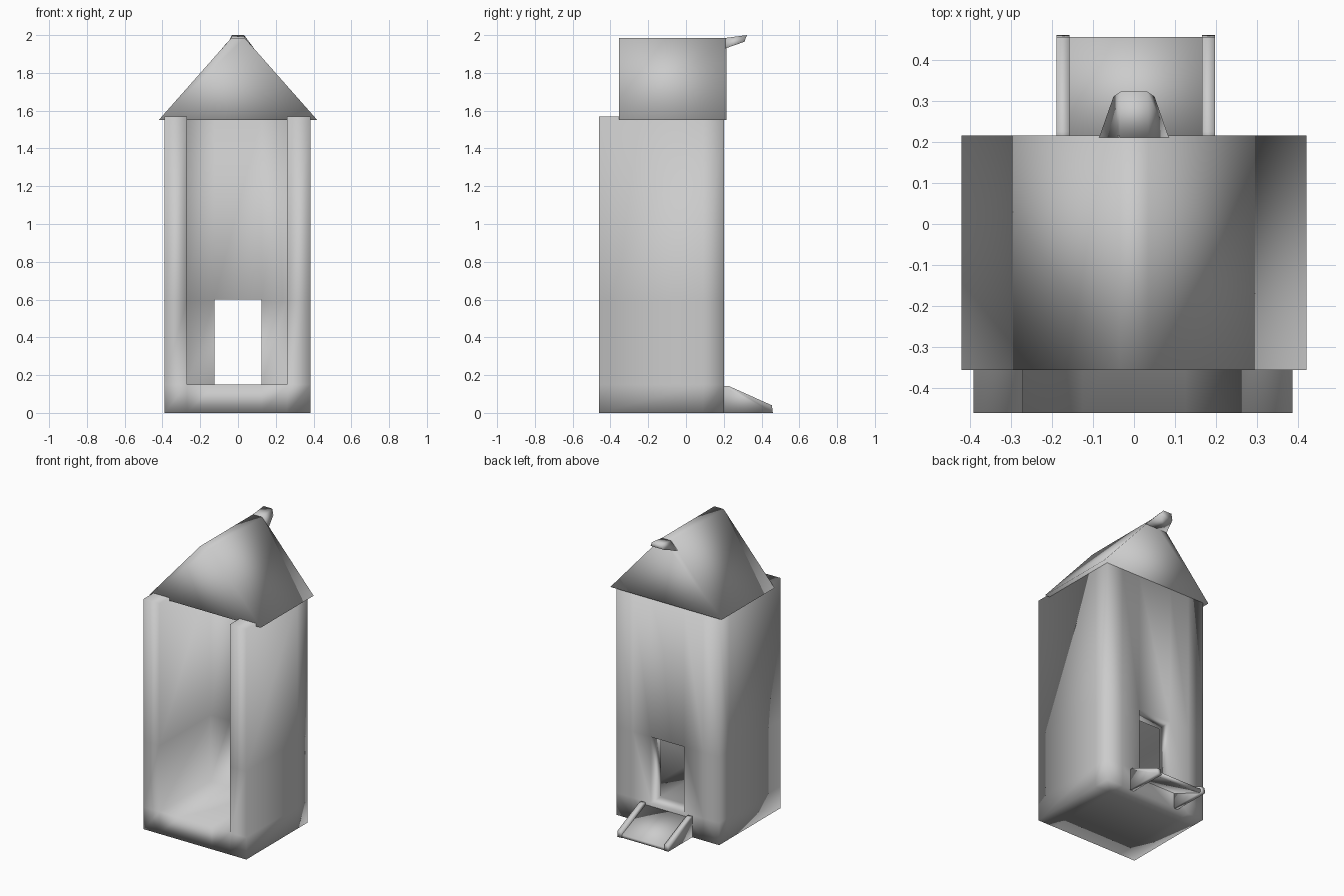
import bpy
import bmesh
from itertools import product

if "Cube" in bpy.data.objects:
    bpy.data.objects.remove(bpy.data.objects["Cube"])


def finish(name, bm):
    """Turn a bmesh into a smooth shaded object."""
    bmesh.ops.remove_doubles(bm, verts=bm.verts, dist=1e-5)
    bmesh.ops.recalc_face_normals(bm, faces=bm.faces)
    for f in bm.faces:
        f.smooth = True
    me = bpy.data.meshes.new(name)
    bm.to_mesh(me)
    bm.free()
    ob = bpy.data.objects.new(name, me)
    bpy.context.collection.objects.link(ob)
    return ob


def loft(name, a, b):
    """Solid between two matching outlines."""
    bm = bmesh.new()
    va, vb = [bm.verts.new(p) for p in a], [bm.verts.new(p) for p in b]
    bm.faces.new(va)
    bm.faces.new(vb)
    n = len(a)
    for i in range(n):
        j = (i + 1) % n
        bm.faces.new((va[i], va[j], vb[j], vb[i]))
    return finish(name, bm)


def cell_shell(name, grid, filled):
    """Outer skin of the filled cells of an uneven 3D grid."""
    bm = bmesh.new()
    size = [len(g) - 1 for g in grid]

    def solid(c):
        return all(0 <= c[k] < size[k] for k in range(3)) and filled(*c)

    for c in product(*map(range, size)):
        if not solid(c):
            continue
        for axis, side in product(range(3), (0, 1)):
            nb = list(c)
            nb[axis] += 1 if side else -1
            if solid(nb):
                continue
            u, v = [k for k in range(3) if k != axis]
            quad = []
            for du, dv in ((0, 0), (1, 0), (1, 1), (0, 1)):
                idx = list(c)
                idx[axis] += side
                idx[u] += du
                idx[v] += dv
                quad.append(bm.verts.new([grid[k][idx[k]] for k in range(3)]))
            bm.faces.new(quad)
    return finish(name, bm)


# Booth body: floor, two side walls, back wall with doorway, open front
xs = (-0.39, -0.27, -0.125, 0.125, 0.26, 0.385)
ys = (-0.46, 0.09, 0.2)
zs = (0, 0.15, 0.6, 1.57)
cell_shell("booth_body", (xs, ys, zs),
           lambda i, j, k: k == 0 or i in (0, 4) or (j == 1 and not (i == 2 and k == 1)))

# Gabled roof with a narrow flat ridge
gable = [(-0.42, 1.55), (0.42, 1.55), (0.035, 1.985), (-0.035, 1.985)]
loft("roof", [(x, -0.355, z) for x, z in gable], [(x, 0.215, z) for x, z in gable])

# Ridge spur at the back, tilted slightly upwards
loft("ridge_spur",
     [(-0.085, 0.21, 1.93), (0.085, 0.21, 1.93), (0.035, 0.21, 1.985), (-0.035, 0.21, 1.985)],
     [(-0.05, 0.31, 1.965), (0.05, 0.31, 1.965), (0.032, 0.322, 2.0), (-0.032, 0.322, 2.0)])


# Back ramp: two wedge rails with a thin sloping plate between
def ramp_part(name, x0, x1, profile):
    loft(name, [(x0, y, z) for y, z in profile], [(x1, y, z) for y, z in profile])


rail = [(0.195, 0), (0.46, 0), (0.455, 0.04), (0.225, 0.143), (0.195, 0.143)]
plate = [(0.195, 0.105), (0.435, 0), (0.455, 0), (0.455, 0.02), (0.195, 0.13)]
ramp_part("ramp_rail_left", -0.188, -0.157, rail)
ramp_part("ramp_rail_right", 0.165, 0.197, rail)
ramp_part("ramp_plate", -0.157, 0.165, plate)
